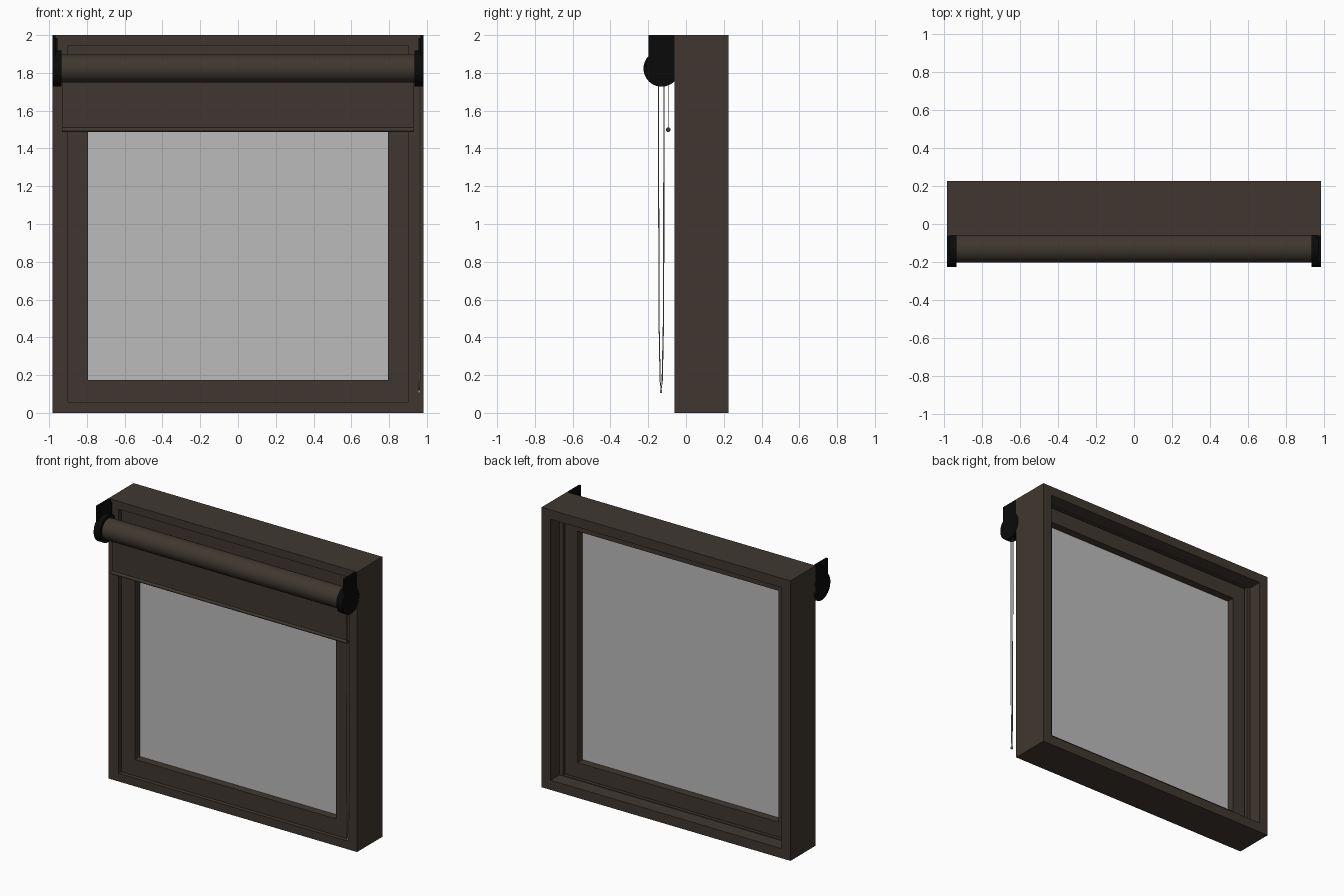
import bpy, bmesh, math
from mathutils import Vector

if "Cube" in bpy.data.objects:
    bpy.data.objects.remove(bpy.data.objects["Cube"])


def material(name, rgb):
    m = bpy.data.materials.new(name)
    m.diffuse_color = (*rgb, 1)
    m.use_nodes = True
    m.node_tree.nodes["Principled BSDF"].inputs["Base Color"].default_value = m.diffuse_color
    return m


BROWN = material("dark_bronze", (0.050, 0.039, 0.029))
BLACK = material("black_plastic", (0.003, 0.003, 0.003))
GLASS = material("grey_glass", (0.50, 0.50, 0.50))
STEEL = material("chain_grey", (0.30, 0.29, 0.27))


def finish(name, bm, mat, smooth=False):
    bmesh.ops.recalc_face_normals(bm, faces=bm.faces)
    me = bpy.data.meshes.new(name)
    bm.to_mesh(me)
    bm.free()
    me.materials.append(mat)
    ob = bpy.data.objects.new(name, me)
    bpy.context.collection.objects.link(ob)
    if smooth:
        bpy.ops.object.select_all(action='DESELECT')
        ob.select_set(True)
        bpy.context.view_layer.objects.active = ob
        bpy.ops.object.shade_smooth_by_angle(angle=math.radians(35))
    return ob


def box(name, x, y, z, mat):
    bm = bmesh.new()
    bmesh.ops.create_cube(bm, size=1)
    for v in bm.verts:
        v.co = [r[0] + (c + 0.5) * (r[1] - r[0]) for c, r in zip(v.co, (x, y, z))]
    return finish(name, bm, mat)


def ring(name, outer, inner, y0, y1, mat=BROWN):
    """Mitred rectangular frame; outer and inner are (half width, z low, z high)."""
    bm = bmesh.new()
    loops = []
    for (w, lo, hi), y in ((outer, y0), (inner, y0), (inner, y1), (outer, y1)):
        loops.append([bm.verts.new((x, y, z))
                      for x, z in ((-w, lo), (w, lo), (w, hi), (-w, hi))])
    for k in range(4):
        a, b = loops[k], loops[(k + 1) % 4]
        for i in range(4):
            j = (i + 1) % 4
            bm.faces.new((a[i], a[j], b[j], b[i]))
    return finish(name, bm, mat)


def extrude_x(name, pts, x0, x1, mat, smooth=True):
    """Side profile of (y, z) points pushed along x."""
    bm = bmesh.new()
    f = bm.faces.new([bm.verts.new((x0, y, z)) for y, z in pts])
    g = bmesh.ops.extrude_face_region(bm, geom=[f])
    bmesh.ops.translate(bm, vec=(x1 - x0, 0, 0),
                        verts=[v for v in g['geom'] if isinstance(v, bmesh.types.BMVert)])
    return finish(name, bm, mat, smooth)


def circle(y, z, r, n=48):
    return [(y + r * math.cos(2 * math.pi * i / n), z + r * math.sin(2 * math.pi * i / n))
            for i in range(n)]


# Window frame: front lip, stop bead and wider back reveal
W = 0.983
OUT = (W, 0.0, 2.0)
ring("frame_front", OUT, (0.901, 0.058, 1.944), -0.06, 0.10)
ring("frame_bead", OUT, (0.885, 0.074, 1.928), 0.10, 0.125)
ring("frame_back", OUT, (0.912, 0.069, 1.933), 0.125, 0.225)

# Sash and glass
ring("sash", (0.901, 0.058, 1.944), (0.794, 0.175, 1.827), -0.03, 0.09)
box("glass", (-0.80, 0.80), (0.026, 0.034), (0.17, 1.832), GLASS)

# Roller blind: tube, hanging cloth and bottom bar
RY, RZ = -0.129, 1.823
extrude_x("blind_roll", circle(RY, RZ, 0.074), -0.94, 0.94, BROWN)
box("blind_cloth", (-0.93, 0.93), (-0.096, -0.092), (1.495, 1.80), BROWN)
extrude_x("bottom_bar", circle(-0.094, 1.499, 0.012, 20), -0.932, 0.932, BROWN)

# Brackets at both ends: round housing, thin plate and wall flange
for s, side in ((-1, "left"), (1, "right")):
    extrude_x(side + "_housing", circle(RY, RZ, 0.096), s * 0.934, s * W, BLACK)
    box(side + "_bracket_plate", sorted((s * 0.967, s * W)), (-0.198, -0.059),
        (RZ, 2.0), BLACK)
    box(side + "_bracket_flange", sorted((s * 0.955, s * W)), (-0.072, -0.059),
        (1.88, 1.985), BLACK)

# Pull chain: one thin loop hanging from the right housing
cu = bpy.data.curves.new("pull_chain", 'CURVE')
cu.dimensions = '3D'
cu.bevel_depth = 0.0032
cu.bevel_resolution = 1
path = [(0.957, -0.146, 1.76), (0.957, -0.143, 0.50), (0.958, -0.137, 0.17),
        (0.960, -0.132, 0.115), (0.962, -0.126, 0.17), (0.964, -0.119, 0.50),
        (0.964, -0.116, 1.76)]
sp = cu.splines.new('POLY')
sp.points.add(len(path) - 1)
for p, co in zip(sp.points, path):
    p.co = (*co, 1)
cu.materials.append(STEEL)
bpy.context.collection.objects.link(bpy.data.objects.new("pull_chain", cu))

# Chain connector at the bottom of the loop
box("chain_connector", (0.954, 0.966), (-0.137, -0.127), (0.106, 0.122), STEEL)
